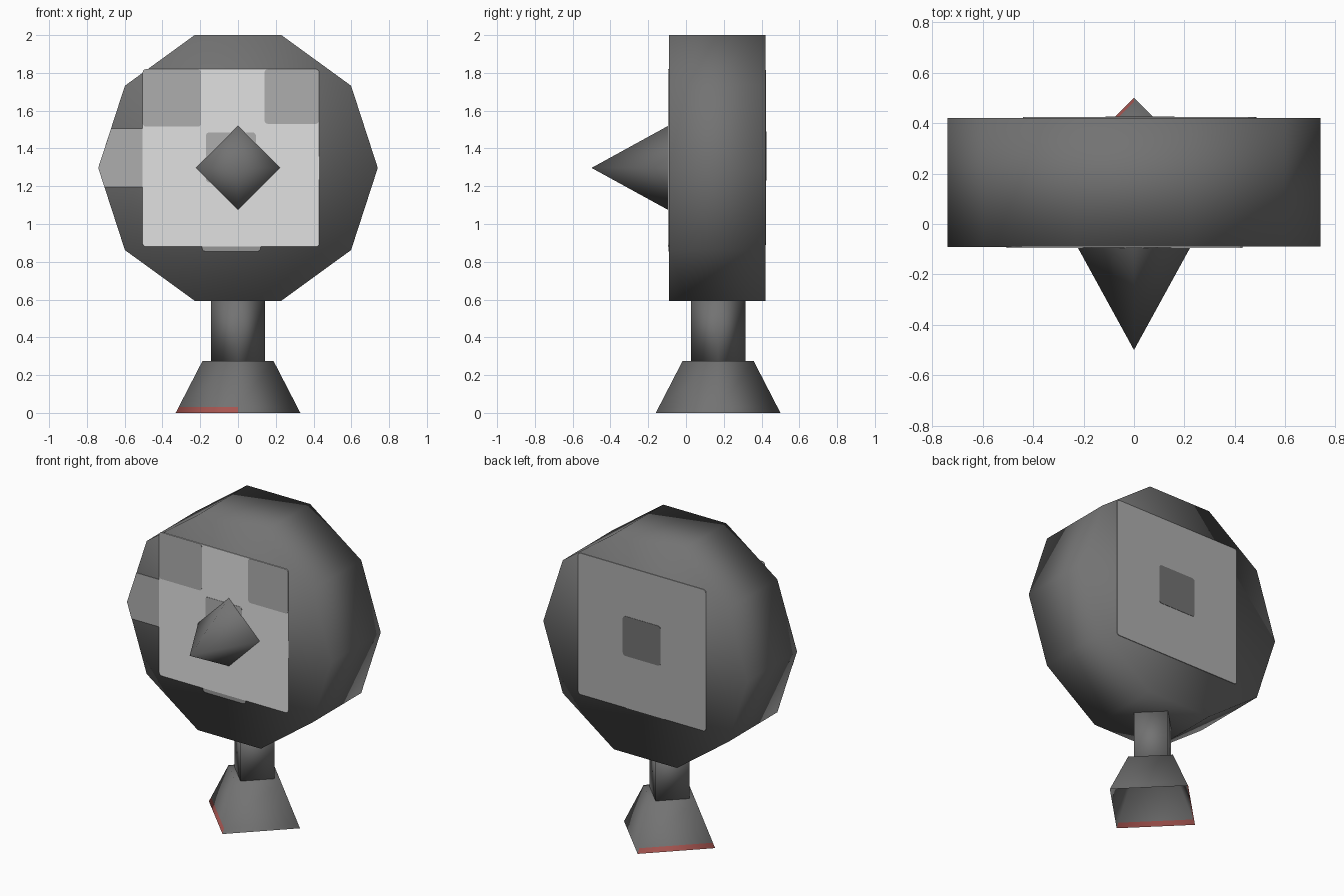
import bpy, bmesh, math

if "Cube" in bpy.data.objects:
    bpy.data.objects.remove(bpy.data.objects["Cube"])


def material(name, rgb):
    m = bpy.data.materials.new(name)
    m.diffuse_color = (*rgb, 1)
    m.use_nodes = True
    m.node_tree.nodes["Principled BSDF"].inputs["Base Color"].default_value = m.diffuse_color
    return m


DARK = material("dark_grey", (0.17, 0.17, 0.17))
LIGHT = material("light_grey", (0.75, 0.75, 0.75))
MID = material("mid_grey", (0.42, 0.42, 0.42))
SHADE = material("dim_grey", (0.30, 0.30, 0.30))
RED = material("dull_red", (0.38, 0.09, 0.08))

HEAD_Z, POST_Y = 1.297, 0.17
FRONT, BACK = -0.09, 0.42


def finish(name, bm, mats, smooth):
    bmesh.ops.recalc_face_normals(bm, faces=bm.faces)
    for f in bm.faces:
        f.smooth = smooth
    me = bpy.data.meshes.new(name)
    bm.to_mesh(me)
    bm.free()
    for m in mats:
        me.materials.append(m)
    ob = bpy.data.objects.new(name, me)
    bpy.context.collection.objects.link(ob)
    return ob


def turned(name, sides, rings, place, cap_start=True, cap_end=True, mats=(DARK,), paint=None):
    """Join rings of (radius, distance along the axis); radius 0 makes a point."""
    bm = bmesh.new()
    loops = []
    for r, t in rings:
        n = sides if r else 1
        loops.append([bm.verts.new(place(r * math.cos(math.tau * i / sides),
                                         r * math.sin(math.tau * i / sides), t)) for i in range(n)])
    for a, b in zip(loops, loops[1:]):
        for i in range(sides):
            j = (i + 1) % sides
            if len(b) == 1:
                bm.faces.new((a[i], a[j], b[0]))
            else:
                bm.faces.new((a[i], a[j], b[j], b[i]))
    if cap_start:
        bm.faces.new(loops[0][::-1])
    if cap_end and len(loops[-1]) > 1:
        bm.faces.new(loops[-1])
    if paint:
        for f in bm.faces:
            f.material_index = paint(f.calc_center_median())
    return finish(name, bm, mats, True)


def along_y(a, b, t):
    return (a, t, HEAD_Z + b)


def along_z(a, b, t):
    return (a, POST_Y + b, t)


def plate(name, points, y0, y1, mat):
    """Thin painted panel with an outline in x and z."""
    bm = bmesh.new()
    f = bm.faces.new([bm.verts.new((x, y0, z)) for x, z in points])
    new = bmesh.ops.extrude_face_region(bm, geom=[f])["geom"]
    bmesh.ops.translate(bm, vec=(0, y1 - y0, 0),
                        verts=[v for v in new if isinstance(v, bmesh.types.BMVert)])
    finish(name, bm, [mat], False)


def rounded(x0, x1, z0, z1, r=0.018):
    pts = []
    corners = ((x1 - r, z1 - r), (x0 + r, z1 - r), (x0 + r, z0 + r), (x1 - r, z0 + r))
    for k, (cx, cz) in enumerate(corners):
        for s in range(4):
            a = math.pi / 2 * (k + s / 3)
            pts.append((cx + r * math.cos(a), cz + r * math.sin(a)))
    return pts


# Ten-sided head drum and the four-sided spike on its front
turned("head_drum", 10, [(0.74, FRONT), (0.74, BACK)], along_y)
turned("front_spike", 4, [(0.225, FRONT), (0.0, -0.5)], along_y, cap_start=False)

# Post and flared, open-bottomed foot with red along its two left edges
turned("post", 4, [(0.144, 0.27), (0.144, 0.6)], along_z)
turned("foot", 4, [(0.33, 0.0), (0.314, 0.031), (0.188, 0.275)], along_z,
       cap_start=False, mats=(DARK, RED),
       paint=lambda c: int(c.z < 0.03 and c.x < 0))

# Painted panels: layer 1 lies on the drum, layer 2 on top of layer 1
panels = [
    ("front_panel", (-0.505, 0.43, 0.88, 1.82), FRONT, -1, 2, LIGHT),
    ("front_lower_tab", (-0.19, 0.12, 0.855, 0.90), FRONT, -1, 1, SHADE),
    ("front_left_corner", (-0.505, -0.195, 1.515, 1.82), FRONT, -1, 3, MID),
    ("front_right_corner", (0.14, 0.43, 1.53, 1.82), FRONT, -1, 3, MID),
    ("front_centre_patch", (-0.17, 0.095, 1.22, 1.485), FRONT, -1, 3, MID),
    ("back_panel", (-0.44, 0.485, 0.89, 1.815), BACK, 1, 2, MID),
    ("back_centre_patch", (-0.113, 0.16, 1.23, 1.49), BACK, 1, 3, DARK),
]
for name, box, y, side, layer, mat in panels:
    plate(name, rounded(*box), y, y + side * 0.002 * layer, mat)

# Side tab, cut off by the edge of the drum
plate("front_side_tab", [(-0.505, 1.195), (-0.505, 1.505), (-0.672, 1.505),
                         (-0.74, HEAD_Z), (-0.707, 1.195)], FRONT, FRONT - 0.002, MID)
